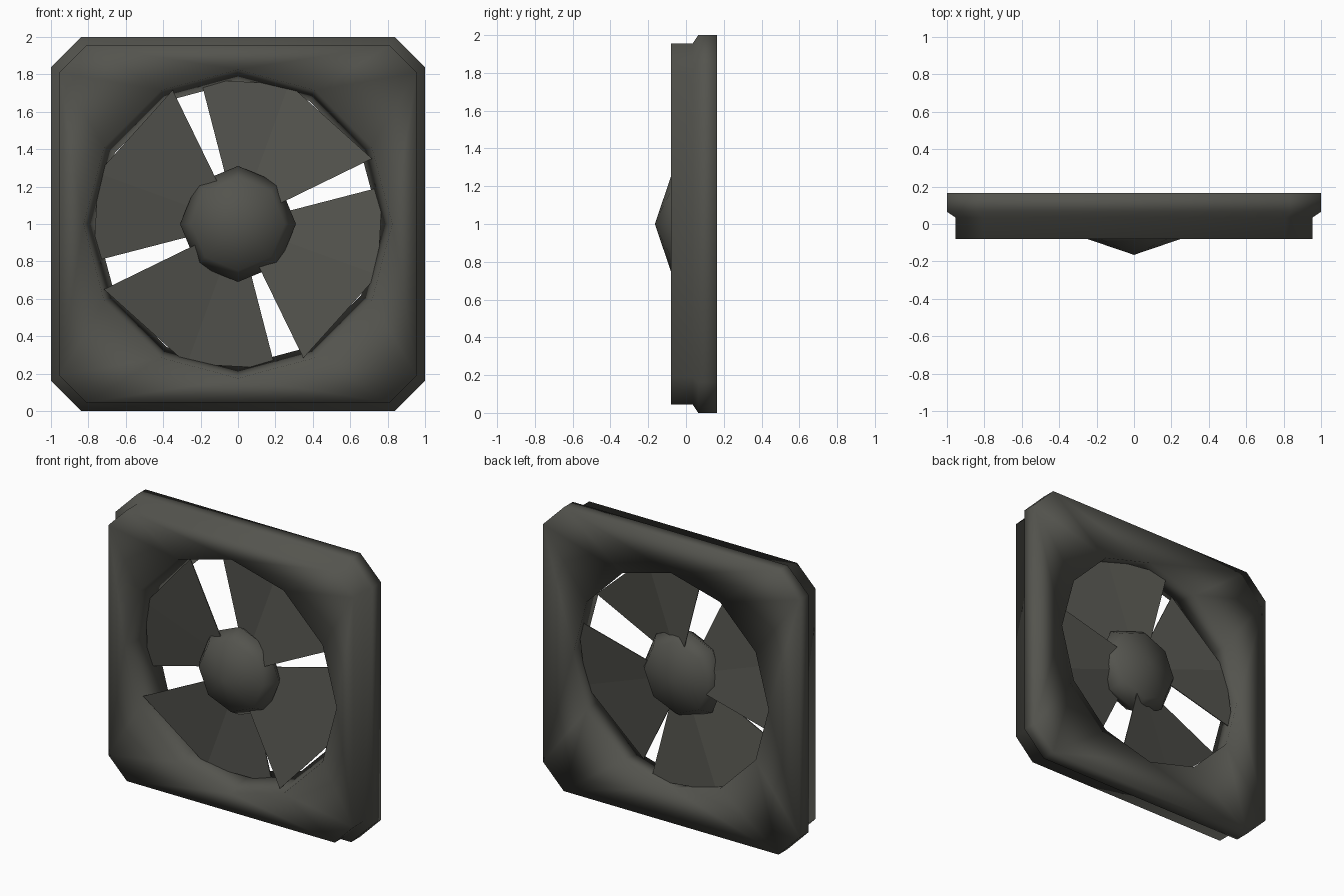
import bpy, bmesh, math

if "Cube" in bpy.data.objects:
    bpy.data.objects.remove(bpy.data.objects["Cube"])

CZ = 1.0  # height of the fan axis


def material(name, rgb):
    m = bpy.data.materials.new(name)
    m.diffuse_color = (*rgb, 1)
    m.use_nodes = True
    m.node_tree.nodes["Principled BSDF"].inputs["Base Color"].default_value = m.diffuse_color
    return m


GREY = material("dark_grey", (0.088, 0.088, 0.076))


def finish(bm, name, smooth, closed=True):
    if closed:
        bmesh.ops.recalc_face_normals(bm, faces=bm.faces[:])
    me = bpy.data.meshes.new(name)
    bm.to_mesh(me)
    bm.free()
    me.materials.append(GREY)
    for p in me.polygons:
        p.use_smooth = smooth
    ob = bpy.data.objects.new(name, me)
    bpy.context.collection.objects.link(ob)
    return ob


def ring(bm, points, y):
    return [bm.verts.new((x, y, CZ + z)) for x, z in points]


def skin(bm, a, b):
    n = len(a)
    for i in range(n):
        j = (i + 1) % n
        bm.faces.new((a[i], a[j], b[j], b[i]))


def circle(r, n):
    return [(r * math.cos(2 * math.pi * i / n), r * math.sin(2 * math.pi * i / n)) for i in range(n)]


def chamfered_square(h, c):
    return [(h, -c), (h, c), (c, h), (-c, h), (-h, c), (-h, -c), (-c, -h), (c, -h)]


def fill_between(bm, a, b):
    edges = []
    for loop in (a, b):
        for i, v in enumerate(loop):
            edges.append(bm.edges.get((v, loop[(i + 1) % len(loop)])))
    bmesh.ops.triangle_fill(bm, edges=edges, use_beauty=True)


# Frame: stepped chamfered square with a tapering twelve-sided opening
bm = bmesh.new()
outer = [ring(bm, chamfered_square(h, c), y) for h, c, y in
         ((0.955, 0.81, -0.08), (0.955, 0.81, 0.035), (1.0, 0.837, 0.065), (1.0, 0.837, 0.165))]
for a, b in zip(outer, outer[1:]):
    skin(bm, a, b)
hole_front = ring(bm, circle(0.825, 12), -0.08)
hole_back = ring(bm, circle(0.76, 12), 0.165)
skin(bm, hole_front, hole_back)
fill_between(bm, outer[0], hole_front)
fill_between(bm, outer[-1], hole_back)
finish(bm, "frame", True)

# Hub: low eight-sided dome, front and back
bm = bmesh.new()
rings = [ring(bm, circle(r, 8), y) for r, y in ((0.25, -0.08), (0.31, 0.02), (0.25, 0.11))]
for a, b in zip(rings, rings[1:]):
    skin(bm, a, b)
for loop, y in ((rings[0], -0.165), (rings[-1], 0.16)):
    tip = bm.verts.new((0, y, CZ))
    for i in range(8):
        bm.faces.new((loop[i], loop[(i + 1) % 8], tip))
finish(bm, "hub", True)

# Blades: four pitched sectors, thin plates
for k in range(4):
    bm = bmesh.new()
    layers = []
    for off in (-0.003, 0.003):
        inner, rim = [], []
        for deg, y in ((26, -0.03), (70, 0.045), (104.5, 0.1)):
            t = math.radians(deg + 90 * k)
            for r, row in ((0.24, inner), (0.797, rim)):
                row.append(bm.verts.new((r * math.cos(t), y + off, CZ + r * math.sin(t))))
        for i in range(2):
            bm.faces.new((inner[i], rim[i], rim[i + 1], inner[i + 1]))
        layers.append(inner + rim[::-1])
    skin(bm, layers[0], layers[1])
    finish(bm, f"blade_{k + 1}", False)
